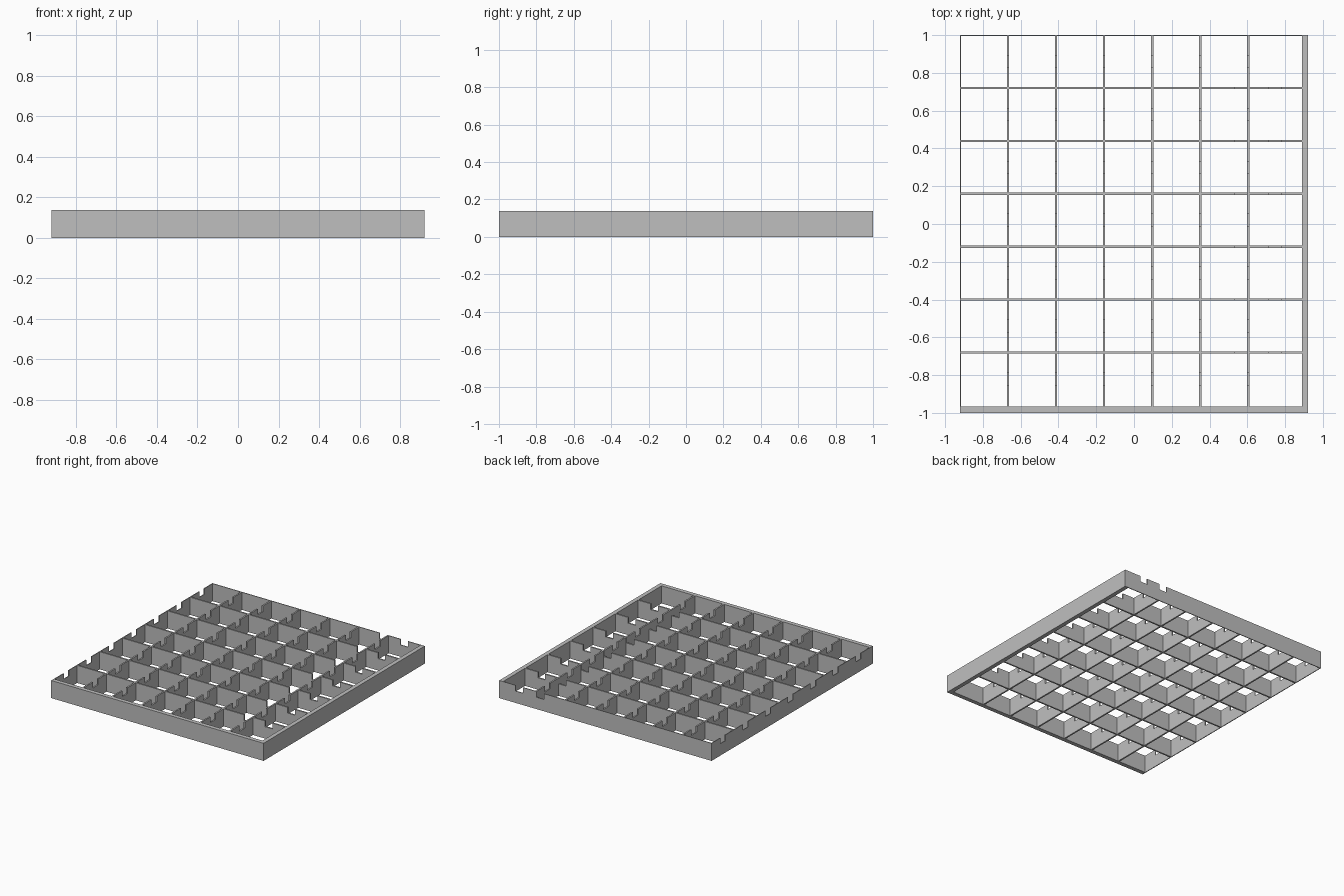
import bpy
import bmesh

if "Cube" in bpy.data.objects:
    bpy.data.objects.remove(bpy.data.objects["Cube"])

HEIGHT = 0.138
HALF_X, HALF_Y = 0.922, 1.0
RIM = 0.033       # thick front and left-hand rim
THIN = 0.012      # partition thickness
PITCH_X, PITCH_Y = 0.2545, 0.28
NOTCH, DEPTH = 0.064, 0.045

grey = bpy.data.materials.new("plain grey")
grey.use_nodes = True
colour = (0.52, 0.52, 0.52, 1)
grey.diffuse_color = colour
grey.node_tree.nodes["Principled BSDF"].inputs["Base Color"].default_value = colour


def wall(name, axis, start, end, across, thickness, notches=()):
    """Upright board running along an axis, with square notches in its top edge."""
    outline = [(start, 0), (end, 0), (end, HEIGHT)]
    for c in sorted(notches, reverse=True):
        a, b = c + NOTCH / 2, c - NOTCH / 2
        outline += [(a, HEIGHT), (a, HEIGHT - DEPTH), (b, HEIGHT - DEPTH), (b, HEIGHT)]
    outline.append((start, HEIGHT))

    def place(u, z, side):
        v = across + side * thickness / 2
        return (u, v, z) if axis == "x" else (v, u, z)

    bm = bmesh.new()
    front = [bm.verts.new(place(u, z, -1)) for u, z in outline]
    face = bm.faces.new(front)
    shift = [0, 0, 0]
    shift[1 if axis == "x" else 0] = thickness
    out = bmesh.ops.extrude_face_region(bm, geom=[face], use_keep_orig=True)
    moved = [g for g in out["geom"] if isinstance(g, bmesh.types.BMVert)]
    bmesh.ops.translate(bm, verts=moved, vec=shift)
    bmesh.ops.recalc_face_normals(bm, faces=bm.faces)
    mesh = bpy.data.meshes.new(name)
    bm.to_mesh(mesh)
    bm.free()
    mesh.materials.append(grey)
    obj = bpy.data.objects.new(name, mesh)
    bpy.context.collection.objects.link(obj)


# Thick plain rims on two sides
wall("front_rim", "x", -HALF_X, HALF_X, -HALF_Y + RIM / 2, RIM)
wall("left_rim", "y", -HALF_Y + RIM, HALF_Y, HALF_X - RIM / 2, RIM)

# Notch centres: two in cross partitions, one per cell in long partitions
cross_notches = [0.565, 0.746]
long_notches = [HALF_Y - PITCH_Y * (i + 0.5) for i in range(7)]

# Thin outer walls on the open sides
wall("back_wall", "x", -HALF_X, HALF_X - RIM, HALF_Y - THIN / 4, THIN / 2, cross_notches)
wall("right_wall", "y", -HALF_Y + RIM, HALF_Y, -HALF_X + THIN / 4, THIN / 2, long_notches)

# Crossing inner partitions
for i in range(1, 7):
    wall(f"cross_partition_{i}", "x", -HALF_X, HALF_X - RIM,
         HALF_Y - i * PITCH_Y, THIN, cross_notches)
    wall(f"long_partition_{i}", "y", -HALF_Y + RIM, HALF_Y,
         -HALF_X + i * PITCH_X, THIN, long_notches)
